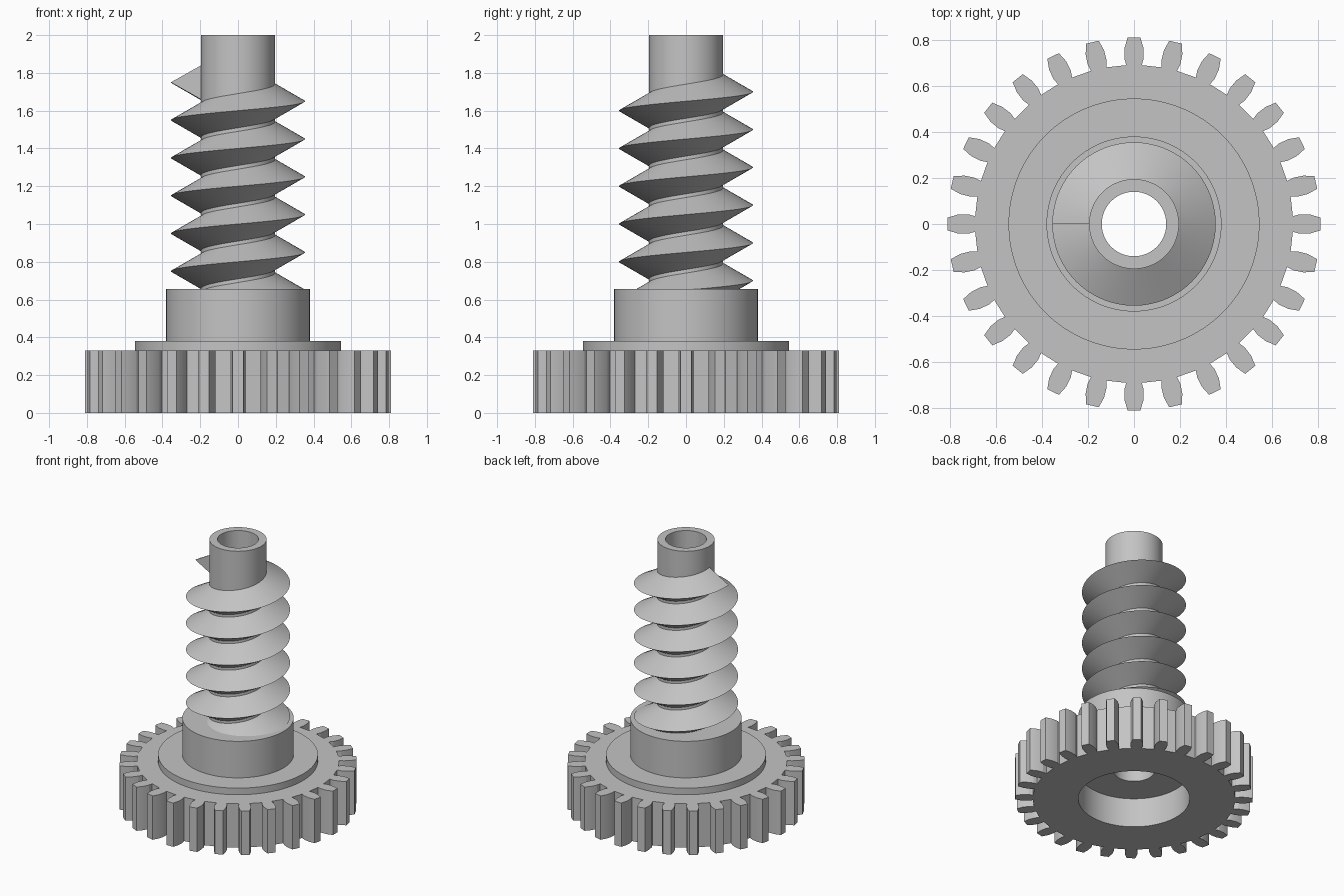
import bpy, bmesh
from math import pi, cos, sin, radians

cube = bpy.data.objects.get("Cube")
if cube:
    bpy.data.objects.remove(cube, do_unlink=True)

GREY = (0.55, 0.55, 0.55, 1)
mat = bpy.data.materials.new("plain grey")
mat.use_nodes = True
mat.diffuse_color = GREY
mat.node_tree.nodes["Principled BSDF"].inputs["Base Color"].default_value = GREY

TEETH = 28
PITCH = 2 * pi / TEETH
# half tooth: (radius, half width) from root to tip
HALF = [(0.69, 0.034), (0.72, 0.042), (0.765, 0.041), (0.81, 0.028)]
COLS = 2 * len(HALF)
N = TEETH * COLS


def circle(r, z):
    """Plain ring of points."""
    step = 2 * pi / N
    shift = (COLS - 1) / 2
    return [(r * cos((i - shift) * step), r * sin((i - shift) * step), z) for i in range(N)]


def teeth(section, z):
    """Ring that repeats one tooth section of (radius, half width) points."""
    ring = []
    for t in range(TEETH):
        c, s = cos(t * PITCH), sin(t * PITCH)
        ring += [(r * c - w * s, r * s + w * c, z) for r, w in section]
    return ring


def loft(name, rings, close_rings, close_loop, angle):
    """Skin a list of point rings into one smooth-shaded object."""
    bm = bmesh.new()
    rows = [[bm.verts.new(p) for p in ring] for ring in rings]
    count = len(rows[0])
    for k in range(len(rows) if close_loop else len(rows) - 1):
        a, b = rows[k], rows[(k + 1) % len(rows)]
        for i in range(count):
            j = (i + 1) % count
            bm.faces.new((a[i], a[j], b[j], b[i]))
    if close_rings:
        bm.faces.new(rows[0])
        bm.faces.new(rows[-1])
    bmesh.ops.remove_doubles(bm, verts=bm.verts, dist=1e-5)
    bmesh.ops.recalc_face_normals(bm, faces=bm.faces)
    mesh = bpy.data.meshes.new(name)
    bm.to_mesh(mesh)
    bm.free()
    mesh.materials.append(mat)
    obj = bpy.data.objects.new(name, mesh)
    bpy.context.collection.objects.link(obj)
    bpy.ops.object.select_all(action='DESELECT')
    obj.select_set(True)
    bpy.context.view_layer.objects.active = obj
    bpy.ops.object.shade_smooth_by_angle(angle=radians(angle))
    return obj


# Gear wheel, flange, hub and hollow shaft turned as one piece
outline = [(r, -w) for r, w in HALF] + [(r, w) for r, w in reversed(HALF)]
r0, w0 = HALF[0]
root = [(r0, w0 * (2 * i / (COLS - 1) - 1)) for i in range(COLS)]
rings = [circle(0.14, 0.22), circle(0.38, 0.22), circle(0.38, 0),
         teeth(root, 0), teeth(outline, 0), teeth(outline, 0.33), teeth(root, 0.33)]
rings += [circle(r, z) for r, z in [(0.545, 0.33), (0.545, 0.38), (0.38, 0.38),
                                    (0.38, 0.655), (0.195, 0.655), (0.195, 2), (0.14, 2)]]
loft("gear_and_shaft", rings, False, True, 15)

# Worm thread: a triangle swept along a right-handed helix
TURNS, STEPS, LEAD = 6, 72, 0.2
SECTION = [(0.185, -0.096), (0.355, 0), (0.185, 0.096)]
helix = []
for i in range(TURNS * STEPS + 1):
    a = pi + 2 * pi * i / STEPS
    z = 0.55 + LEAD * i / STEPS
    helix.append([(r * cos(a), r * sin(a), z + h) for r, h in SECTION])
loft("worm_thread", helix, True, False, 30)
